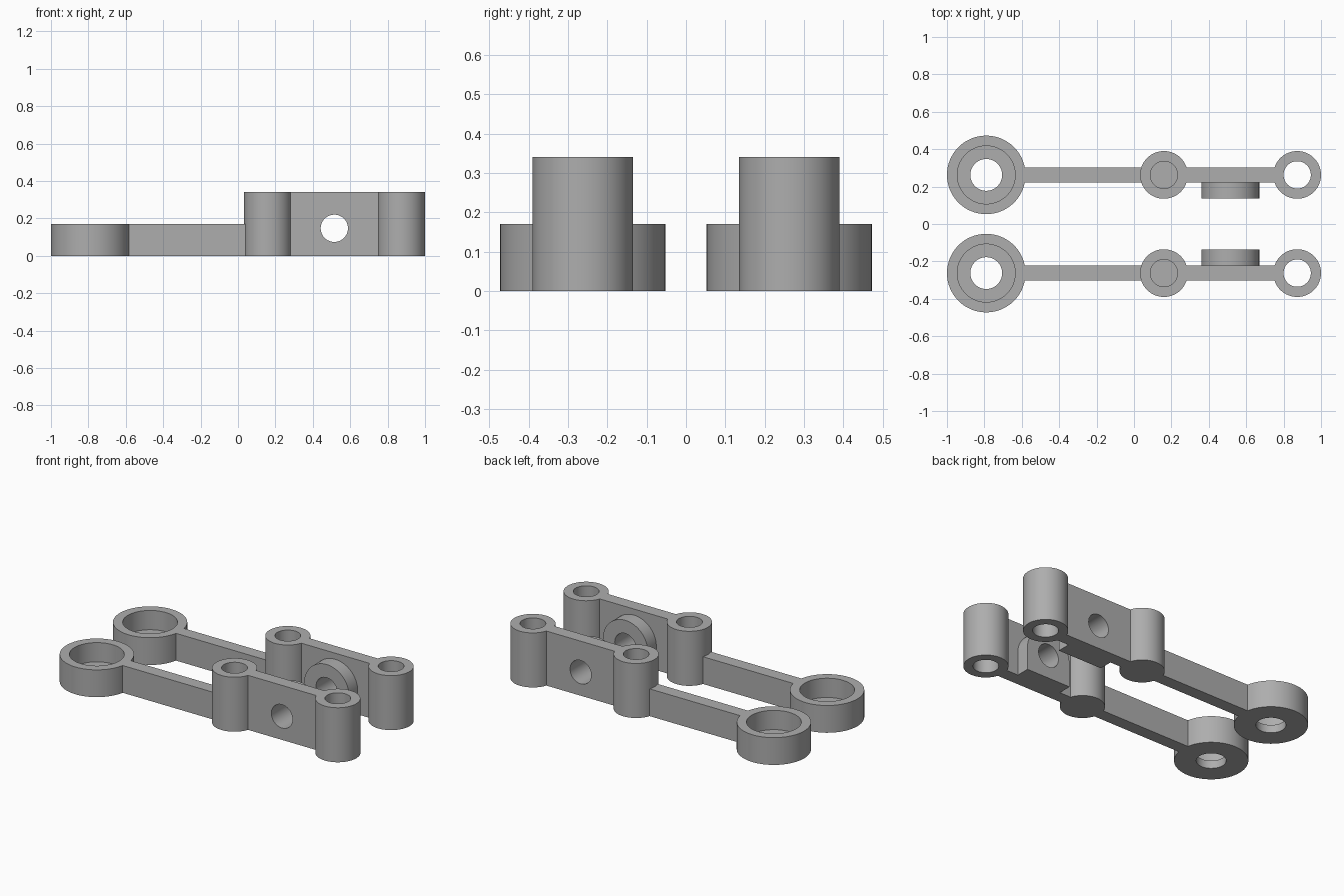
import bpy
import bmesh
from math import cos, sin, pi, radians

cube = bpy.data.objects.get("Cube")
if cube:
    bpy.data.objects.remove(cube, do_unlink=True)

HEIGHT, LOW = 0.34, 0.17      # tall plate and low arm heights
ROW_Y = 0.2625                # distance of each bracket from the middle
THICK = 0.08                  # web thickness
BOLT_R, PILLAR_R = 0.073, 0.1275
RING_X, MID_X, END_X = -0.79, 0.16, 0.8725
BOSS_X, BOSS_Z, BOSS_R, BOSS_DEPTH = 0.515, 0.147, 0.155, 0.085

grey = bpy.data.materials.new("grey metal")
grey.use_nodes = True
colour = (0.42, 0.42, 0.42, 1)
grey.diffuse_color = colour
grey.node_tree.nodes["Principled BSDF"].inputs["Base Color"].default_value = colour


def finish(obj):
    obj.data.materials.clear()
    obj.data.materials.append(grey)
    bpy.ops.object.select_all(action='DESELECT')
    obj.select_set(True)
    bpy.context.view_layer.objects.active = obj
    bpy.ops.object.shade_smooth_by_angle(angle=radians(30))


def lathe(name, profile, x, y, closed, steps=64):
    """Revolve (radius, z) points around a vertical axis."""
    bm = bmesh.new()
    verts = [bm.verts.new((r, 0, z)) for r, z in profile]
    ends = verts + verts[:1] if closed else verts
    edges = [bm.edges.new(pair) for pair in zip(ends, ends[1:])]
    bmesh.ops.spin(bm, geom=verts + edges, cent=(0, 0, 0), axis=(0, 0, 1),
                   angle=2 * pi, steps=steps, use_duplicate=False)
    bmesh.ops.remove_doubles(bm, verts=bm.verts, dist=1e-5)
    bmesh.ops.recalc_face_normals(bm, faces=bm.faces)
    mesh = bpy.data.meshes.new(name)
    bm.to_mesh(mesh)
    bm.free()
    obj = bpy.data.objects.new(name, mesh)
    obj.location = (x, y, 0)
    bpy.context.collection.objects.link(obj)
    finish(obj)


def arc(x, z, r, start, end, count):
    step = (end - start) / count
    return [(x + r * cos(start + i * step), z + r * sin(start + i * step))
            for i in range(count + 1)]


def slab(name, loops, y, thickness):
    """Extrude an upright x-z outline, later loops being holes, along y."""
    curve = bpy.data.curves.new(name, 'CURVE')
    curve.dimensions = '2D'
    curve.fill_mode = 'BOTH'
    curve.extrude = thickness / 2
    for loop in loops:
        spline = curve.splines.new('POLY')
        spline.points.add(len(loop) - 1)
        for point, (x, z) in zip(spline.points, loop):
            point.co = (x, z, 0, 1)
        spline.use_cyclic_u = True
    obj = bpy.data.objects.new(name, curve)
    obj.location.y = y
    obj.rotation_euler.x = pi / 2
    bpy.context.collection.objects.link(obj)
    bpy.ops.object.select_all(action='DESELECT')
    obj.select_set(True)
    bpy.context.view_layer.objects.active = obj
    bpy.ops.object.convert(target='MESH')
    obj = bpy.context.object
    bm = bmesh.new()
    bm.from_mesh(obj.data)
    bmesh.ops.remove_doubles(bm, verts=bm.verts, dist=1e-5)
    bmesh.ops.recalc_face_normals(bm, faces=bm.faces)
    bm.to_mesh(obj.data)
    bm.free()
    finish(obj)


def rectangle(x0, x1, top):
    return [(x0, 0), (x1, 0), (x1, top), (x0, top)]


bolt_hole = arc(BOSS_X, BOSS_Z, BOLT_R, 0, 2 * pi, 48)[:-1]
# Boss outline: round top with straight sides down to the base
boss_outline = ([(BOSS_X - BOSS_R, 0), (BOSS_X + BOSS_R, 0)]
                + arc(BOSS_X, BOSS_Z, BOSS_R, 0, pi, 32))

RING_PROFILE = [(0.085, 0), (0.21, 0), (0.21, LOW), (0.155, LOW),
                (0.155, 0.05), (0.085, 0.05)]
SOCKET_PROFILE = [(0, 0), (PILLAR_R, 0), (PILLAR_R, HEIGHT),
                  (BOLT_R, HEIGHT), (BOLT_R, 0.05), (0, 0.05)]
TUBE_PROFILE = [(BOLT_R, 0), (PILLAR_R, 0), (PILLAR_R, HEIGHT), (BOLT_R, HEIGHT)]

# Two mirrored brackets, bosses facing each other
for side, label in ((-1, "front"), (1, "back")):
    y = side * ROW_Y
    lathe(label + "_bearing_ring", RING_PROFILE, RING_X, y, True)
    lathe(label + "_middle_pillar", SOCKET_PROFILE, MID_X, y, False)
    lathe(label + "_end_pillar", TUBE_PROFILE, END_X, y, True)
    slab(label + "_arm", [rectangle(RING_X + 0.18, MID_X - 0.1, LOW)], y, THICK)
    slab(label + "_plate", [rectangle(MID_X + 0.1, END_X - 0.1, HEIGHT), bolt_hole],
         y, THICK)
    boss_y = side * (ROW_Y - THICK / 2 - BOSS_DEPTH / 2)
    slab(label + "_boss", [boss_outline, bolt_hole], boss_y, BOSS_DEPTH)
